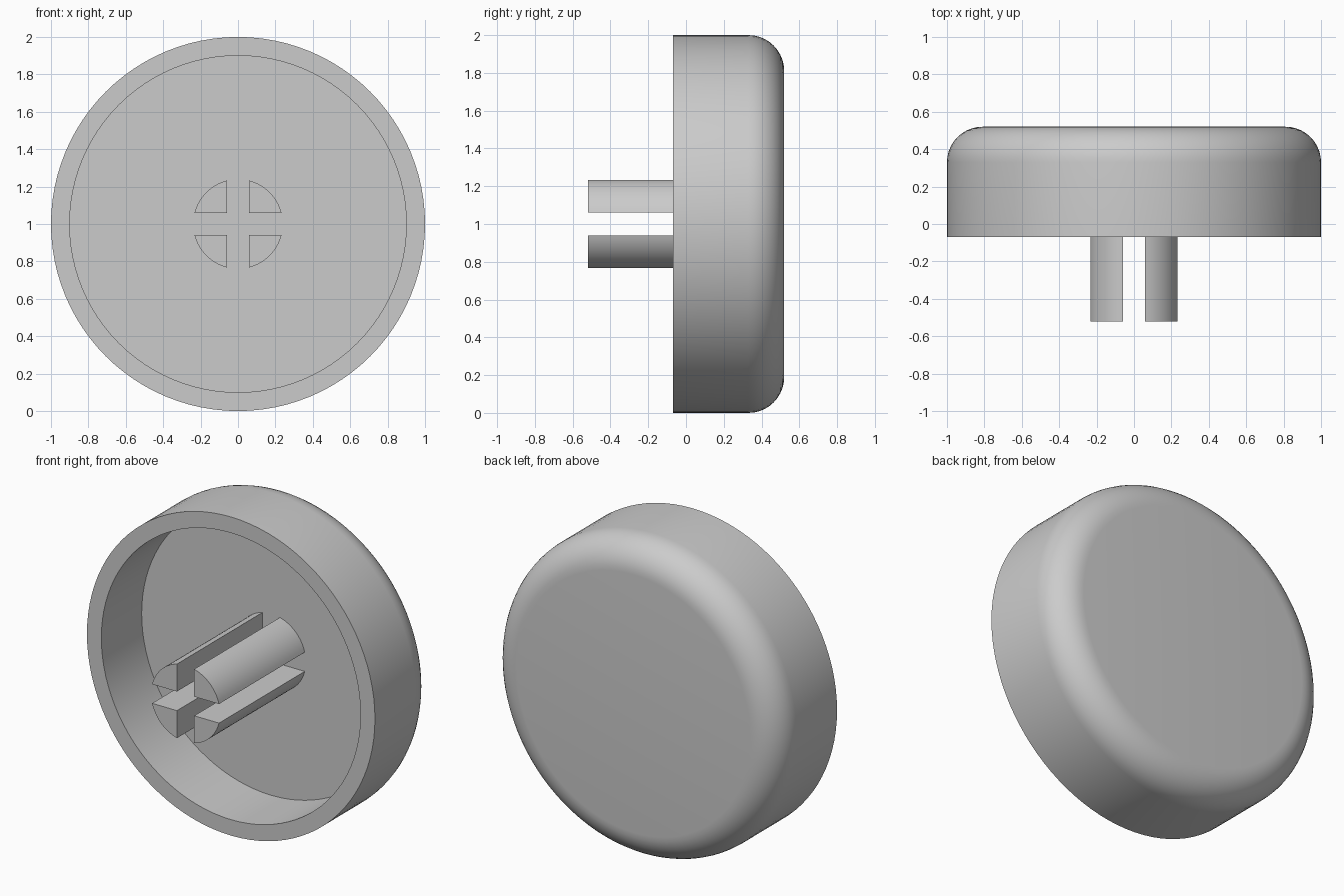
import bpy, bmesh
from math import sin, cos, pi, acos, asin, tau

if "Cube" in bpy.data.objects:
    bpy.data.objects.remove(bpy.data.objects["Cube"])

CENTRE_Z = 1.0
FRONT, FLOOR, BACK = -0.07, 0.33, 0.52   # y of the rim, cavity floor and back face
POST_TIP = -0.52
OUTER, INNER, FILLET = 1.0, 0.9, 0.19
POST_R, GAP = 0.24, 0.06                 # post radius and half the slot width

grey = bpy.data.materials.new("plain grey")
grey.use_nodes = True
colour = (0.6, 0.6, 0.6, 1)
grey.diffuse_color = colour
grey.node_tree.nodes["Principled BSDF"].inputs["Base Color"].default_value = colour


def finish(name, bm):
    """Turn a bmesh into a smooth shaded object with sharp edges kept."""
    bmesh.ops.recalc_face_normals(bm, faces=bm.faces)
    mesh = bpy.data.meshes.new(name)
    bm.to_mesh(mesh)
    bm.free()
    mesh.materials.append(grey)
    obj = bpy.data.objects.new(name, mesh)
    bpy.context.collection.objects.link(obj)
    obj.location.z = CENTRE_Z
    bpy.ops.object.select_all(action='DESELECT')
    obj.select_set(True)
    bpy.context.view_layer.objects.active = obj
    bpy.ops.object.shade_smooth_by_angle(angle=pi / 6)
    return obj


# Hollow round cap: profile (radius, y) turned about the y axis
profile = [(0, FLOOR), (INNER, FLOOR), (INNER, FRONT), (OUTER, FRONT)]
for i in range(11):
    a = i / 10 * pi / 2
    profile.append((OUTER - FILLET + FILLET * cos(a), BACK - FILLET + FILLET * sin(a)))
profile.append((0, BACK))

bm = bmesh.new()
verts = [bm.verts.new((r, y, 0)) for r, y in profile]
edges = [bm.edges.new(pair) for pair in zip(verts, verts[1:])]
bmesh.ops.spin(bm, geom=verts + edges, cent=(0, 0, 0), axis=(0, 1, 0),
               angle=tau, steps=96, use_duplicate=False)
bmesh.ops.remove_doubles(bm, verts=bm.verts, dist=0.0005)
finish("cap", bm)


# Four quarter-round posts separated by a cross-shaped slot
def post(name, sx, sz):
    start, end = asin(GAP / POST_R), acos(GAP / POST_R)
    outline = [(GAP, GAP)]
    for i in range(13):
        a = start + (end - start) * i / 12
        outline.append((POST_R * cos(a), POST_R * sin(a)))
    bm = bmesh.new()
    face = bm.faces.new([bm.verts.new((sx * x, POST_TIP, sz * z)) for x, z in outline])
    ext = bmesh.ops.extrude_face_region(bm, geom=[face], use_keep_orig=True)
    moved = [g for g in ext["geom"] if isinstance(g, bmesh.types.BMVert)]
    bmesh.ops.translate(bm, verts=moved, vec=(0, FLOOR - POST_TIP, 0))
    finish(name, bm)


for sx, side in ((1, "left"), (-1, "right")):
    for sz, level in ((1, "upper"), (-1, "lower")):
        post(f"{level}_{side}_post", sx, sz)
